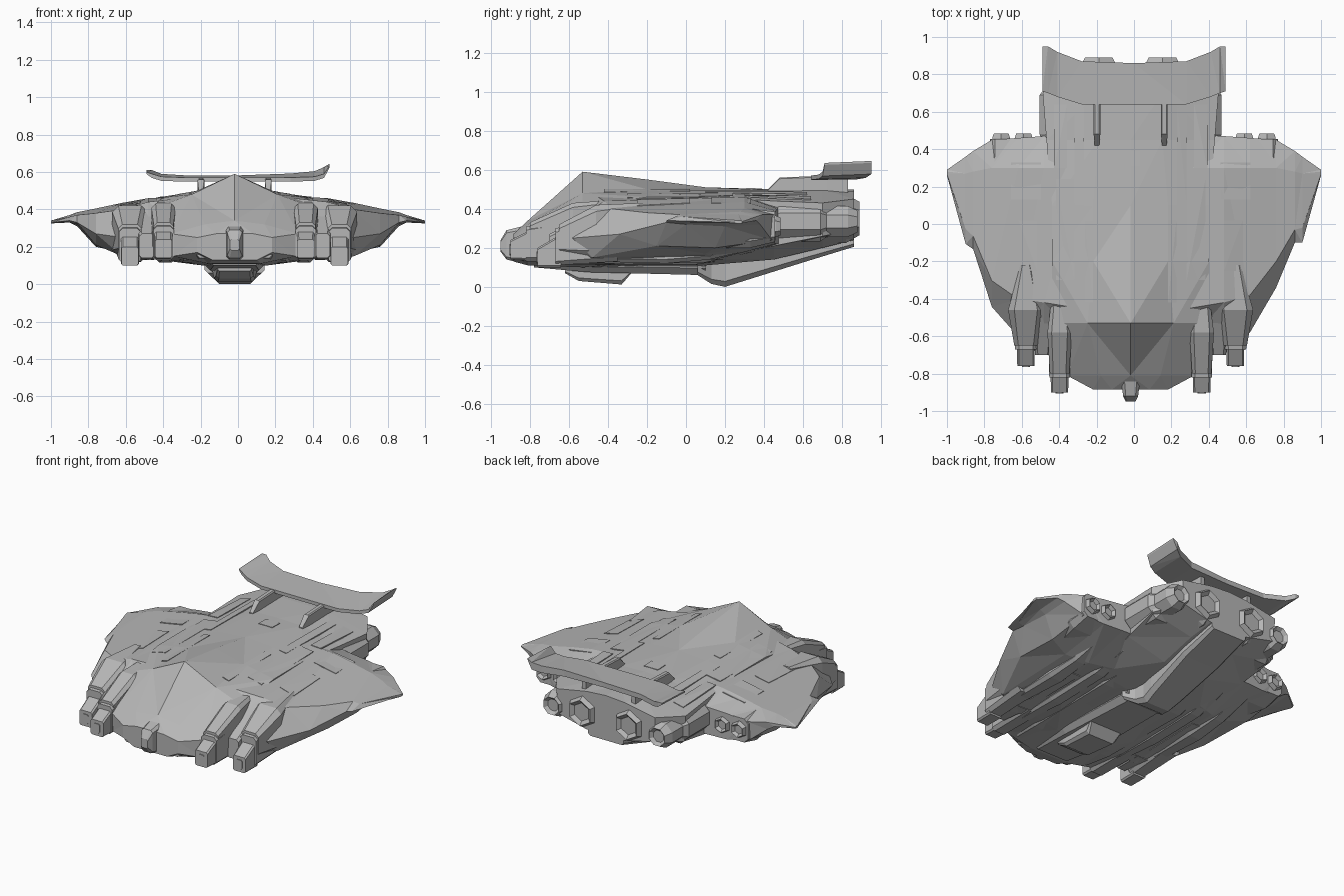
import bpy
import bmesh
import math
from mathutils import Vector
from mathutils.bvhtree import BVHTree

cube = bpy.data.objects.get("Cube")
if cube:
    bpy.data.objects.remove(cube, do_unlink=True)

AXIS = -0.018          # centre line of the fuselage
SIDES = (("left", 1), ("right", -1))
surfaces = []          # ray-cast targets for surface panels

grey = bpy.data.materials.new("hull_grey")
grey.use_nodes = True
COLOUR = (0.47, 0.47, 0.47, 1)
grey.diffuse_color = COLOUR
grey.node_tree.nodes["Principled BSDF"].inputs["Base Color"].default_value = COLOUR


def loft(name, rings, target=False):
    """Skin a closed tube through equal-length rings and cap both ends."""
    bm = bmesh.new()
    loops = [[bm.verts.new(p) for p in ring] for ring in rings]
    for a, b in zip(loops, loops[1:]):
        for i in range(len(a)):
            j = (i + 1) % len(a)
            bm.faces.new((a[i], a[j], b[j], b[i]))
    bm.faces.new(loops[0])
    bm.faces.new(loops[-1])
    bmesh.ops.triangulate(bm, faces=[f for f in bm.faces if len(f.verts) == 4])
    bmesh.ops.recalc_face_normals(bm, faces=bm.faces)
    if target:
        surfaces.append(BVHTree.FromBMesh(bm))
    mesh = bpy.data.meshes.new(name)
    bm.to_mesh(mesh)
    bm.free()
    mesh.materials.append(grey)
    obj = bpy.data.objects.new(name, mesh)
    bpy.context.collection.objects.link(obj)


def spar(name, x, sections, chamfer=0.35):
    """Chamfered block along y; sections are (y, half width, bottom, top)."""
    rings = []
    for y, w, lo, hi in sections:
        c = chamfer * min(w, (hi - lo) / 2)
        corners = [(w, lo + c), (w, hi - c), (w - c, hi), (c - w, hi),
                   (-w, hi - c), (-w, lo + c), (c - w, lo), (w - c, lo)]
        rings.append([(x + px, y, pz) for px, pz in corners])
    loft(name, rings)


def paired(name, x, sections, chamfer=0.35):
    for label, s in SIDES:
        spar(f"{label}_{name}", AXIS + s * x, sections, chamfer)


def nozzle(name, x, z, profile, sides=8):
    """Faceted engine along y; profile is (y, radius)."""
    rings = []
    for y, r in profile:
        angles = [math.tau * (i + 0.5) / sides for i in range(sides)]
        rings.append([(x + r * math.cos(a), y, z + r * math.sin(a)) for a in angles])
    loft(name, rings)


def panel(name, x0, x1, y0, y1, height=0.004, up=1):
    """Thin plate laid over the hull, found by casting rays onto it."""
    base = []
    for x, y in ((x0, y0), (x1, y0), (x1, y1), (x0, y1)):
        start, ray = Vector((x, y, up * 3)), Vector((0, 0, -up))
        hits = [t.ray_cast(start, ray)[0] for t in surfaces]
        base.append(Vector((x, y, up * max(up * h.z for h in hits if h))))
    lift = Vector((0, 0, up * height))
    loft(name, [[p - lift for p in base], [p + lift for p in base]])


# Fuselage: y, top, ridge x z, shoulder x z, chine x z, keel x z
hull = [
    (-.885, .27, .10, .27, .20, .25, .20, .17, .12, .13),
    (-.81, .34, .16, .32, .34, .27, .33, .15, .14, .11),
    (-.53, .59, .23, .48, .42, .41, .46, .15, .17, .1),
    (-.2, .55, .2, .5, .42, .46, .4, .13, .17, .11),
    (.1, .51, .2, .495, .42, .46, .4, .14, .17, .11),
    (.45, .5, .17, .495, .45, .44, .44, .21, .16, .14),
    (.7, .5, .17, .5, .47, .43, .46, .26, .16, .2),
    (.86, .5, .14, .49, .36, .45, .35, .29, .14, .24),
]
rings = []
for y, top, *half in hull:
    pairs = list(zip(half[::2], half[1::2]))
    ring = [(0, top)] + pairs + [(-x, z) for x, z in reversed(pairs)]
    rings.append([(AXIS + x, y, z) for x, z in ring])
loft("fuselage", rings, target=True)

# Wings: x, then y z for nose, top front, top rear, tail, tail foot, belly rear, belly front
wing = [
    (.30, -.62, .30, -.45, .46, .3, .47, .48, .42, .48, .22, .2, .14, -.55, .14),
    (.48, -.68, .26, -.42, .44, .3, .46, .47, .4, .47, .22, .15, .14, -.58, .13),
    (.62, -.58, .25, -.38, .4, .3, .435, .46, .39, .46, .22, .1, .17, -.48, .15),
    (.76, -.34, .27, -.2, .38, .3, .405, .45, .37, .44, .24, .15, .2, -.15, .21),
    (.86, -.1, .33, -.03, .37, .28, .385, .39, .37, .38, .32, .2, .31, 0, .32),
    (.90, -.1, .34, -.02, .36, .27, .37, .36, .36, .36, .34, .2, .33, 0, .33),
    (1, .26, .33, .265, .34, .28, .34, .29, .335, .285, .325, .28, .325, .265, .325),
]
for label, s in SIDES:
    rings = []
    for x, *p in wing:
        # the right wing has a fuller leading edge
        bulge = 0.11 * max(0, 1 - abs(x - .75) / .16) if s < 0 else 0
        rings.append([(s * x, y - bulge if y < 0 else y, z) for y, z in zip(p[::2], p[1::2])])
    loft(label + "_wing", rings, target=True)

# Rear spoiler with swept tips: x, front y, front z, rear y, rear z
spoiler = [(0, .64, .56, .86, .572), (.28, .64, .56, .87, .572),
           (.41, .68, .565, .92, .58), (.46, .7, .58, .95, .6)]
rings = []
for s, lift in ((-1, 0), (1, .035)):
    half = [[(s * x, yf, zf - .012), (s * x, yf, zf + .01),
             (s * x, yr, zr + .01 + lift * x), (s * x, yr, zr - .022)]
            for x, yf, zf, yr, zr in spoiler]
    half.append([(s * .49, y, z + lift) for y, z in ((.71, .59), (.71, .6), (.95, .61), (.95, .6))])
    rings += half[::-1] if s < 0 else half[1:]
loft("spoiler", rings)
paired("spoiler_strut", .18, [(.42, .012, .46, .5), (.48, .018, .46, .56),
                              (.72, .018, .46, .57), (.83, .014, .42, .56)])

# Forward guns, each a fairing, a barrel housing and a muzzle
paired("inner_gun_fairing", .38, [(-.8, .052, .2, .33), (-.58, .065, .16, .43),
                                  (-.3, .03, .3, .45)])
paired("inner_gun_housing", .38, [(-.82, .055, .13, .31), (-.5, .06, .13, .36)])
paired("inner_gun_muzzle", .38, [(-.9, .046, .14, .24), (-.8, .048, .135, .29)], .2)
paired("outer_gun_fairing", .56, [(-.65, .062, .17, .32), (-.46, .095, .15, .42),
                                  (-.22, .03, .3, .43)])
paired("outer_gun_housing", .56, [(-.67, .058, .11, .3), (-.35, .07, .13, .36)])
paired("outer_gun_muzzle", .56, [(-.76, .046, .1, .2), (-.64, .048, .1, .27)], .2)
for x, y, z in ((.38, -.9, .19), (.56, -.76, .15)):
    paired("gun_bore", x, [(y - .005, .022, z - .03, z + .03), (y + .02, .022, z - .03, z + .03)])

# Nose turret and cheeks
spar("nose_turret", AXIS, [(-.95, .025, .18, .24), (-.92, .04, .14, .29),
                           (-.84, .05, .12, .31)])
paired("nose_cheek", .16, [(-.87, .04, .14, .22), (-.75, .07, .12, .3)])
paired("gun_bridge", .47, [(-.7, .04, .14, .27), (-.5, .06, .13, .38)])

# Belly keels and underside ribs
spar("front_keel", AXIS, [(-.62, .09, .07, .12), (-.55, .1, .03, .12),
                          (-.33, .11, .012, .12), (-.28, .12, .07, .12)])
spar("front_keel_step", AXIS, [(-.78, .13, .1, .14), (-.5, .16, .075, .14),
                               (.1, .15, .06, .14)], .9)
spar("rear_keel", AXIS, [(.06, .16, .06, .15), (.13, .12, .015, .15), (.2, .11, 0, .16),
                         (.28, .12, .025, .18), (.6, .14, .125, .25), (.86, .13, .205, .29)])
paired("inner_rib", .25, [(-.78, .03, .13, .2), (-.6, .05, .115, .2), (.05, .06, .115, .2),
                          (.3, .03, .15, .22)])
paired("middle_rib", .37, [(-.6, .03, .13, .22), (-.3, .05, .115, .22), (.1, .05, .125, .22),
                           (.35, .03, .18, .25)])
paired("outer_rib", .54, [(-.5, .04, .13, .25), (-.1, .06, .12, .25), (.12, .05, .14, .25),
                          (.42, .04, .21, .3)])

# Engines at the rear
for label, s in SIDES:
    nozzle(label + "_side_engine", AXIS + s * .385, .335,
           [(.4, .08), (.48, .11), (.69, .11), (.72, .085), (.83, .085), (.88, .06), (.86, .04)])
    nozzle(label + "_main_engine", AXIS + s * .17, .35,
           [(.6, .13), (.82, .125), (.89, .085), (.87, .06)], 6)
    spar(label + "_wing_engine_block", s * .65, [(.1, .06, .2, .34), (.33, .13, .2, .4),
                                                 (.455, .12, .23, .385)])
    for x in (.59, .71):
        nozzle(f"{label}_wing_nozzle", s * x, .31,
               [(.4, .05), (.46, .055), (.485, .045), (.465, .03)], 6)

# Raised dorsal rails, wing plates and hatches
for label, s in SIDES:
    def plate(name, x0, x1, y0, y1, height=.004, up=1):
        panel(f"{label}_{name}", *(AXIS + s * x for x in (x0, x1)), y0, y1, height, up)

    plate("inner_rail", .2, .245, -.42, .02)
    plate("dorsal_rail", .3, .4, -.3, .24)
    plate("rear_rail", .25, .3, .1, .62)
    plate("rear_deck", .34, .41, .3, .64)
    plate("wing_hatch", .48, .64, .13, .33)
    plate("wing_plate", .5, .6, -.25, .02, .003)
    plate("belly_plate", .44, .5, -.4, 0, .004, -1)
panel("centre_hatch", AXIS - .05, AXIS + .05, .31, .39)
